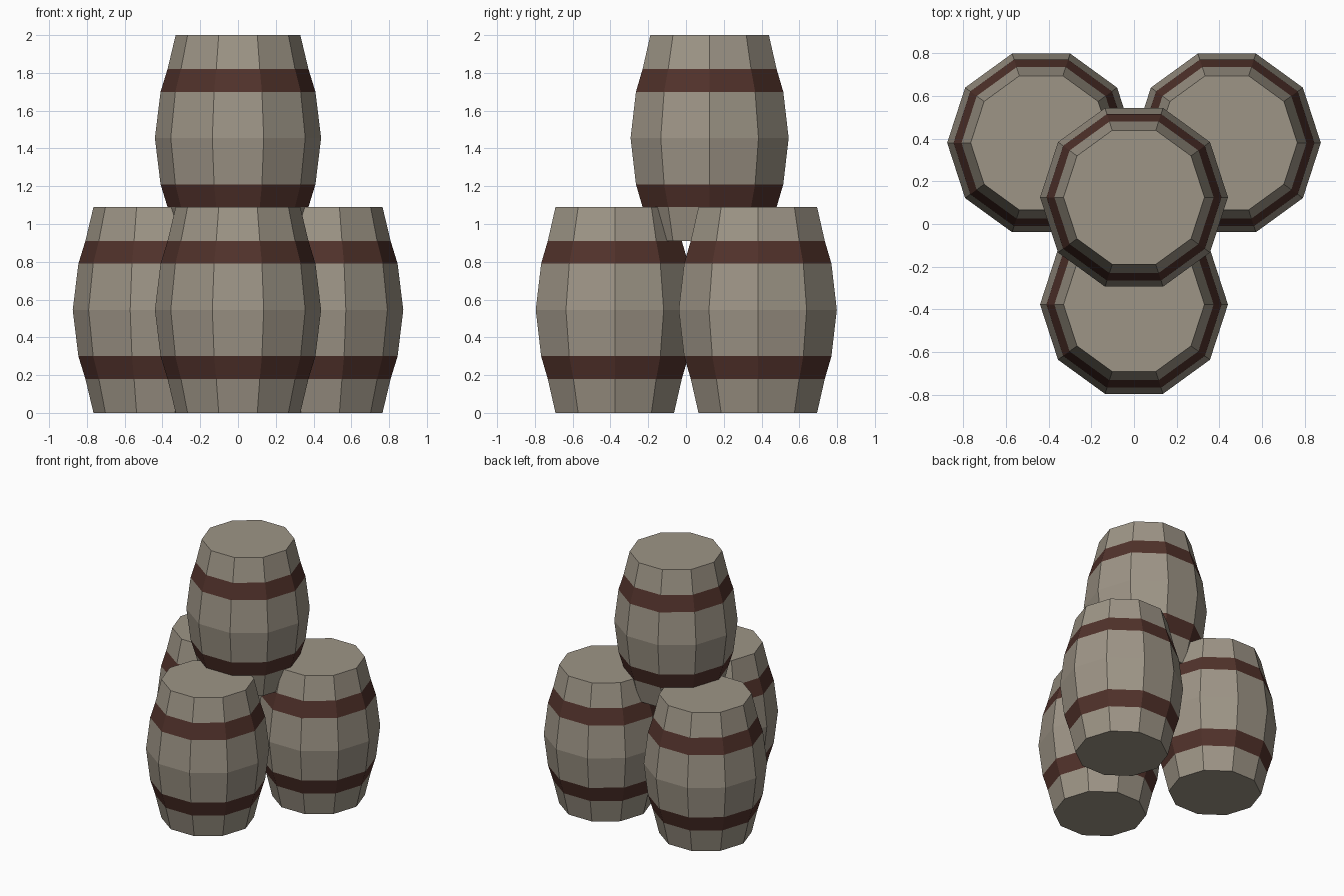
import bpy, bmesh, math

if "Cube" in bpy.data.objects:
    bpy.data.objects.remove(bpy.data.objects["Cube"])

def material(name, rgb):
    m = bpy.data.materials.new(name)
    m.diffuse_color = (*rgb, 1)
    m.use_nodes = True
    m.node_tree.nodes["Principled BSDF"].inputs["Base Color"].default_value = m.diffuse_color
    return m

wood = material("weathered_wood", (0.34, 0.30, 0.24))
iron = material("rusty_band", (0.083, 0.032, 0.024))

SIDES = 10
# (radius, height) rings, from bottom rim to top rim
PROFILE = [(0.33, 0), (0.373, 0.18), (0.41, 0.30), (0.44, 0.545),
           (0.41, 0.79), (0.373, 0.91), (0.33, 1.09)]
BANDS = (1, 4)  # profile segments covered by the hoops

def barrel(name, location):
    bm = bmesh.new()
    rings = [[bm.verts.new((r * math.cos(math.tau * i / SIDES),
                            r * math.sin(math.tau * i / SIDES), z))
              for i in range(SIDES)] for r, z in PROFILE]
    # staves and hoops
    for k in range(len(rings) - 1):
        a, b = rings[k], rings[k + 1]
        for i in range(SIDES):
            j = (i + 1) % SIDES
            f = bm.faces.new((a[i], a[j], b[j], b[i]))
            f.material_index = int(k in BANDS)
    # flat lids
    bm.faces.new(rings[0][::-1])
    bm.faces.new(rings[-1])
    mesh = bpy.data.meshes.new(name)
    bm.to_mesh(mesh)
    bm.free()
    mesh.materials.append(wood)
    mesh.materials.append(iron)
    ob = bpy.data.objects.new(name, mesh)
    ob.location = location
    bpy.context.collection.objects.link(ob)

# three barrels on the ground, one stacked on top
barrel("barrel_back_left", (-0.435, 0.38, 0))
barrel("barrel_back_right", (0.435, 0.38, 0))
barrel("barrel_front", (0, -0.377, 0))
barrel("barrel_top", (0, 0.125, 0.91))
